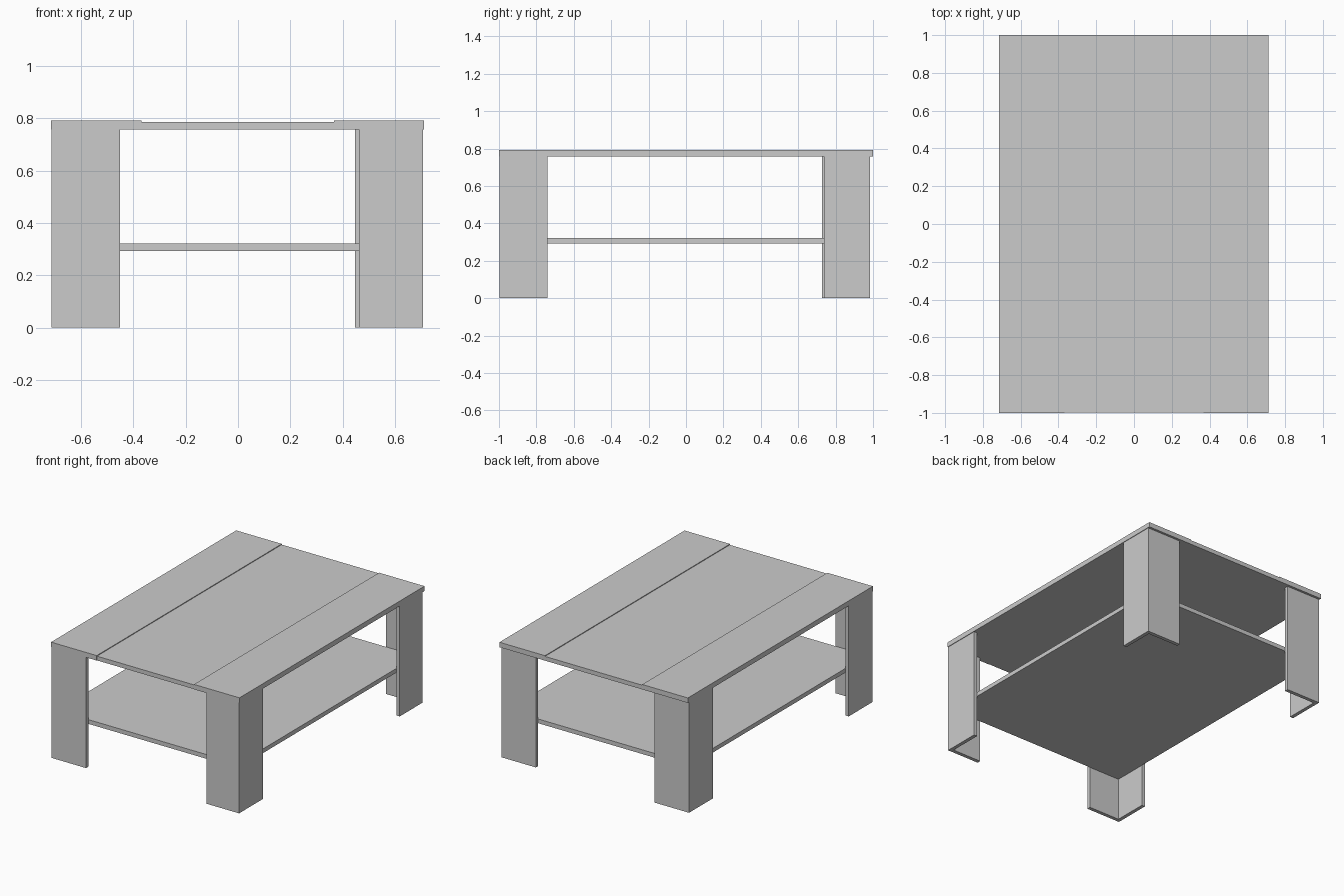
import bpy, bmesh

if "Cube" in bpy.data.objects:
    bpy.data.objects.remove(bpy.data.objects["Cube"])


def prism(name, outline, z0, z1):
    """Extrude a closed xy outline from z0 up to z1."""
    bm = bmesh.new()
    face = bm.faces.new([bm.verts.new((x, y, z0)) for x, y in outline])
    top = bmesh.ops.extrude_face_region(bm, geom=[face])["geom"]
    verts = [g for g in top if isinstance(g, bmesh.types.BMVert)]
    bmesh.ops.translate(bm, verts=verts, vec=(0, 0, z1 - z0))
    bmesh.ops.recalc_face_normals(bm, faces=bm.faces)
    mesh = bpy.data.meshes.new(name)
    bm.to_mesh(mesh)
    bm.free()
    obj = bpy.data.objects.new(name, mesh)
    bpy.context.collection.objects.link(obj)
    return obj


def board(name, x0, x1, y0, y1, z0, z1):
    return prism(name, [(x0, y0), (x1, y0), (x1, y1), (x0, y1)], z0, z1)


def corner_leg(name, x, y, x_end, y_end):
    """L-shaped leg: outer corner (x, y), arms reaching to x_end and y_end."""
    t = 0.025
    xi = x - t if x > 0 else x + t
    yi = y - t if y > 0 else y + t
    prism(name, [(x, y), (x_end, y), (x_end, yi), (xi, yi), (xi, y_end), (x, y_end)],
          0, UNDERSIDE)


UNDERSIDE = 0.758

# Table top: two side boards and a slightly lower middle board
board("top_left_board", -0.714, -0.369, -1, 1, UNDERSIDE, 0.792)
board("top_middle_board", -0.369, 0.367, -0.997, 1, UNDERSIDE, 0.787)
board("top_right_board", 0.367, 0.711, -1, 1, UNDERSIDE, 0.792)

# Four L-shaped corner legs
corner_leg("front_left_leg", -0.712, -0.998, -0.451, -0.741)
corner_leg("front_right_leg", 0.707, -0.998, 0.462, -0.741)
corner_leg("back_left_leg", -0.712, 0.984, -0.451, 0.727)
corner_leg("back_right_leg", 0.707, 0.984, 0.447, 0.738)

# Lower shelf held inside the legs
board("lower_shelf", -0.687, 0.682, -0.973, 0.959, 0.293, 0.322)
